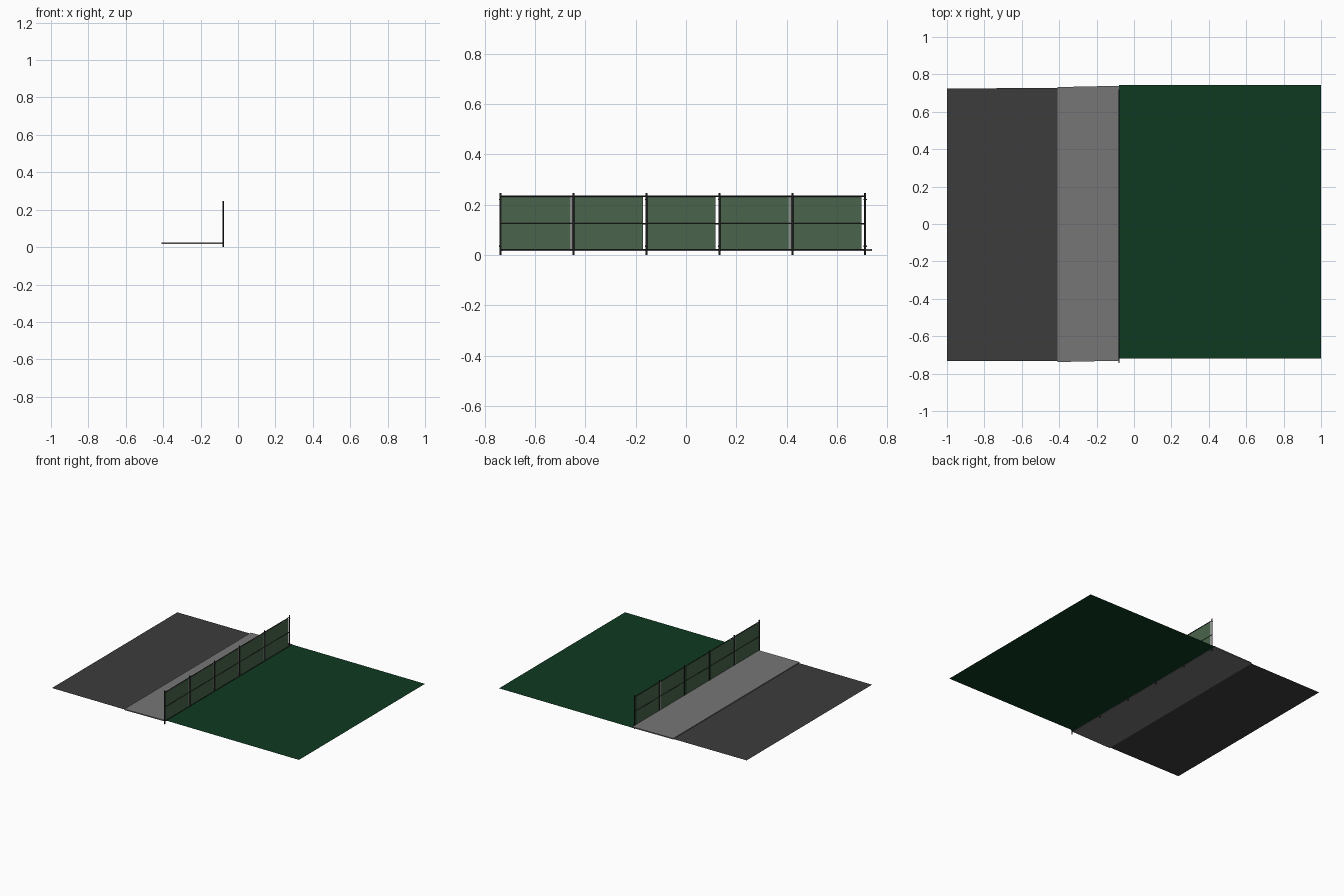
import bpy
import bmesh

cube = bpy.data.objects.get("Cube")
if cube:
    bpy.data.objects.remove(cube, do_unlink=True)


def material(name, srgb):
    linear = [((c / 255 + 0.055) / 1.055) ** 2.4 for c in srgb]
    mat = bpy.data.materials.new(name)
    mat.use_nodes = True
    mat.diffuse_color = (*linear, 1)
    mat.node_tree.nodes["Principled BSDF"].inputs["Base Color"].default_value = (*linear, 1)
    return mat


asphalt = material("asphalt", (60, 60, 60))
concrete = material("concrete", (118, 118, 118))
grass = material("grass", (13, 58, 33))
mesh_green = material("fence_green", (74, 101, 76))
steel = material("dark_steel", (38, 40, 39))
grey = material("clip_grey", (140, 143, 140))


def finish(name, bm, mat):
    mesh = bpy.data.meshes.new(name)
    bm.to_mesh(mesh)
    bm.free()
    mesh.materials.append(mat)
    obj = bpy.data.objects.new(name, mesh)
    bpy.context.collection.objects.link(obj)
    return obj


def box(name, x, y, z, mat):
    """Box spanning the given (low, high) ranges."""
    bm = bmesh.new()
    bmesh.ops.create_cube(bm, size=1)
    for v in bm.verts:
        v.co = [r[0] if c < 0 else r[1] for c, r in zip(v.co, (x, y, z))]
    return finish(name, bm, mat)


def sheet(name, corners, z, mat):
    bm = bmesh.new()
    bm.faces.new([bm.verts.new((x, y, z)) for x, y in corners])
    return finish(name, bm, mat)


def rod(name, start, end, radius, mat):
    """Round bar between two points."""
    curve = bpy.data.curves.new(name, "CURVE")
    curve.dimensions = "3D"
    curve.bevel_depth = radius
    curve.bevel_resolution = 2
    curve.use_fill_caps = True
    spline = curve.splines.new("POLY")
    spline.points.add(1)
    for point, co in zip(spline.points, (start, end)):
        point.co = (*co, 1)
    curve.materials.append(mat)
    obj = bpy.data.objects.new(name, curve)
    bpy.context.collection.objects.link(obj)
    return obj


# Ground: road, pavement slab and lawn
FENCE_X, KERB_X = -0.08, -0.408
sheet("road", [(-1, -0.732), (KERB_X, -0.732), (KERB_X, 0.728), (-1, 0.724)], 0.018, asphalt)
sheet("lawn", [(FENCE_X, -0.72), (1, -0.72), (1, 0.743), (FENCE_X, 0.743)], 0.02, grass)
slab = box("pavement", (KERB_X, FENCE_X), (-0.735, 0.735), (0.017, 0.025), concrete)
for v in slab.data.vertices:
    v.co.y += 0.004 if v.co.x > -0.2 else -0.003
    if v.co.x < -0.2 and v.co.z > 0.02:
        v.co.z -= 0.001

# Fence posts, with small clips holding the panels
posts = [-0.737 + 0.29 * i for i in range(6)]
for i, y in enumerate(posts):
    rod(f"fence_post_{i + 1}", (FENCE_X, y, 0.001), (FENCE_X, y, 0.246), 0.004, steel)
    for z in (0.035, 0.22):
        rod(f"post_clip_{i + 1}", (FENCE_X, y - 0.006, z), (FENCE_X, y + 0.006, z), 0.002, steel)

# Fence rails
for name, z in (("bottom_rail", 0.022), ("middle_rail", 0.125), ("top_rail", 0.234)):
    rod(name, (FENCE_X, posts[0], z), (FENCE_X, posts[-1], z), 0.0025, steel)

# Mesh panels, each stopping short of the next post
for i, y in enumerate(posts[:-1]):
    box(f"fence_panel_{i + 1}", (FENCE_X - 0.0008, FENCE_X + 0.0008),
        (y + 0.004, y + 0.275), (0.025, 0.23), mesh_green)

# Tension strips beside two posts
for i in (1, 4):
    box(f"tension_strip_{i}", (FENCE_X - 0.0008, FENCE_X + 0.0008),
        (posts[i] - 0.015, posts[i] - 0.004), (0.025, 0.23), grey)
